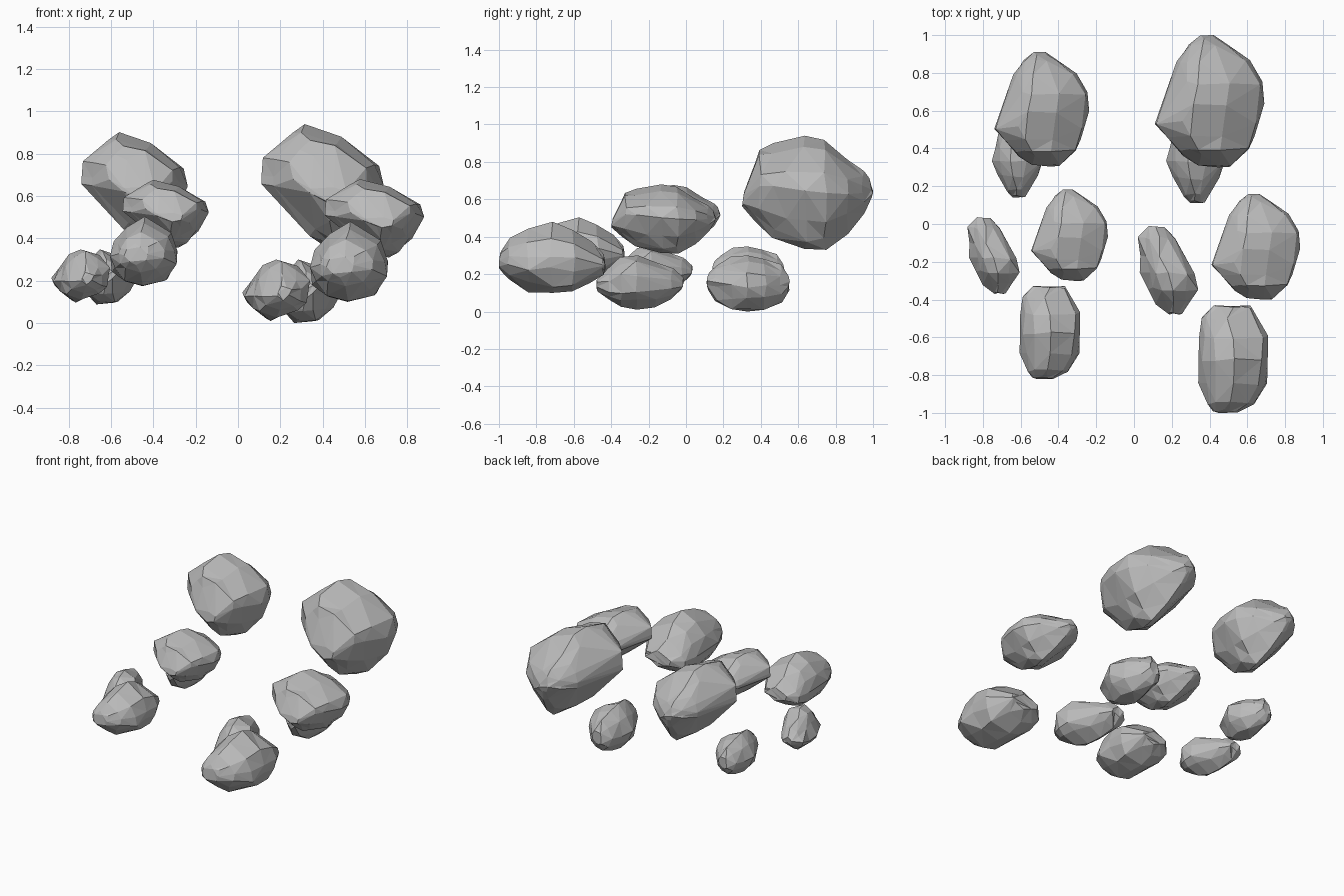
import bpy
import bmesh
import math
import random
from mathutils import Vector

default_cube = bpy.data.objects.get("Cube")
if default_cube:
    bpy.data.objects.remove(default_cube, do_unlink=True)

# One plain stone colour
stone = bpy.data.materials.new("stone_grey")
stone.use_nodes = True
STONE_COLOUR = (0.5, 0.5, 0.5, 1)
stone.diffuse_color = STONE_COLOUR
stone.node_tree.nodes["Principled BSDF"].inputs["Base Color"].default_value = STONE_COLOUR
stone.node_tree.nodes["Principled BSDF"].inputs["Roughness"].default_value = 0.9


def bounds(points):
    """Lowest and highest corner of a point set."""
    low = Vector([min(p[i] for p in points) for i in range(len(points[0]))])
    high = Vector([max(p[i] for p in points) for i in range(len(points[0]))])
    return low, high


def fit_to_box(bm, low, high):
    """Place the rock so that it fills the given box exactly."""
    old_low, old_high = bounds([v.co for v in bm.verts])
    for v in bm.verts:
        for i in range(3):
            part = (v.co[i] - old_low[i]) / (old_high[i] - old_low[i])
            v.co[i] = low[i] + part * (high[i] - low[i])


def shake(rng, amount):
    return Vector([rng.uniform(-amount, amount) for _ in range(3)])


def rock_mesh(name, outline, stations, low, high, seed):
    """Hull of a front outline set along stations (y, left, right, bottom, top), then chipped."""
    rng = random.Random(seed)
    o_low, o_high = bounds(outline)
    bm = bmesh.new()
    for y, left, right, bottom, top in stations:
        for x, z in outline:
            u = (x - o_low.x) / (o_high.x - o_low.x)
            w = (z - o_low.y) / (o_high.y - o_low.y)
            point = Vector((left + u * (right - left), y, bottom + w * (top - bottom)))
            bm.verts.new(point + shake(rng, 0.006))
    bmesh.ops.convex_hull(bm, input=bm.verts)
    loose = [v for v in bm.verts if not v.link_faces]
    bmesh.ops.delete(bm, geom=loose, context='VERTS')

    # Merge nearly level facets into larger irregular planes, then roughen them
    bmesh.ops.dissolve_limit(bm, angle_limit=math.radians(5),
                             verts=bm.verts, edges=bm.edges)
    bmesh.ops.triangulate(bm, faces=bm.faces)
    for v in bm.verts:
        v.co += shake(rng, 0.009)
    fit_to_box(bm, low, high)
    bmesh.ops.recalc_face_normals(bm, faces=bm.faces)

    mesh = bpy.data.meshes.new(name)
    bm.to_mesh(mesh)
    bm.free()
    mesh.materials.append(stone)
    return mesh


# Boulder shape, shared by the top and middle rocks
boulder_outline = [(.11, .69), (.13, .78), (.2, .85), (.28, .93), (.48, .87), (.56, .8), (.67, .74),
                   (.69, .64), (.62, .48), (.53, .38), (.45, .33), (.36, .38), (.24, .52), (.12, .64)]
boulder_stations = [
    (.3, .35, .52, .56, .65),
    (.36, .26, .59, .49, .8),
    (.39, .23, .62, .46, .87),
    (.46, .16, .65, .4, .9),
    (.53, .11, .67, .37, .91),
    (.64, .165, .69, .33, .93),
    (.75, .21, .69, .33, .93),
    (.87, .23, .62, .42, .82),
    (.96, .3, .52, .52, .74),
    (1, .36, .43, .6, .7),
]

# Long rock at the front
long_outline = [(.34, .27), (.37, .35), (.43, .42), (.53, .48), (.59, .45), (.68, .4), (.71, .31),
                (.71, .24), (.65, .14), (.52, .1), (.42, .13), (.36, .2)]
long_stations = [
    (-1, .42, .55, .23, .34),
    (-.96, .38, .63, .18, .4),
    (-.85, .35, .69, .12, .45),
    (-.72, .34, .71, .1, .48),
    (-.6, .34, .7, .11, .45),
    (-.5, .35, .65, .16, .37),
    (-.43, .43, .62, .22, .31),
]

# Slanted rock at the side
side_outline = [(.02, .12), (.06, .21), (.12, .27), (.18, .3), (.28, .27), (.34, .19),
                (.33, .1), (.28, .05), (.15, .01), (.06, .06)]
side_stations = [
    (-.48, .18, .24, .11, .17),
    (-.42, .1, .3, .06, .23),
    (-.35, .06, .33, .02, .29),
    (-.26, .03, .32, .01, .3),
    (-.16, .02, .26, .03, .27),
    (-.07, .02, .21, .07, .23),
    (-.01, .06, .15, .12, .17),
]

# Round rock below the boulder
base_outline = [(.17, .14), (.2, .23), (.29, .3), (.38, .27), (.45, .21), (.48, .13),
                (.44, .07), (.38, 0), (.26, 0), (.2, .06)]
base_stations = [
    (.11, .29, .36, .12, .2),
    (.15, .25, .39, .06, .25),
    (.24, .2, .44, .01, .29),
    (.33, .17, .48, 0, .3),
    (.42, .18, .45, .01, .29),
    (.51, .21, .38, .05, .25),
    (.555, .25, .33, .1, .2),
]

# Each rock: name, shape, the box it fills, and the small copy's sideways shift
rocks = [
    ("top_boulder", boulder_outline, boulder_stations, (.11, .3, .33), (.69, 1, .94), -.835),
    ("middle_boulder", boulder_outline, boulder_stations, (.41, -.4, .31), (.88, .16, .68), -.9),
    ("front_rock", long_outline, long_stations, (.34, -1, .1), (.71, -.43, .48), -.9),
    ("side_rock", side_outline, side_stations, (.02, -.48, .01), (.34, -.01, .3), -.9),
    ("base_rock", base_outline, base_stations, (.17, .11, 0), (.48, .555, .3), -.9),
]

# Every rock appears twice, the second time smaller and shifted
for name, outline, stations, low, high, shift in rocks:
    mesh = rock_mesh(name, outline, stations, low, high, seed=4)
    for prefix, size, place in [("large", 1, (0, 0, 0)), ("small", .866, (shift, .045, .088))]:
        rock = bpy.data.objects.new(prefix + "_" + name, mesh)
        rock.scale = (size, size, size)
        rock.location = place
        bpy.context.collection.objects.link(rock)
